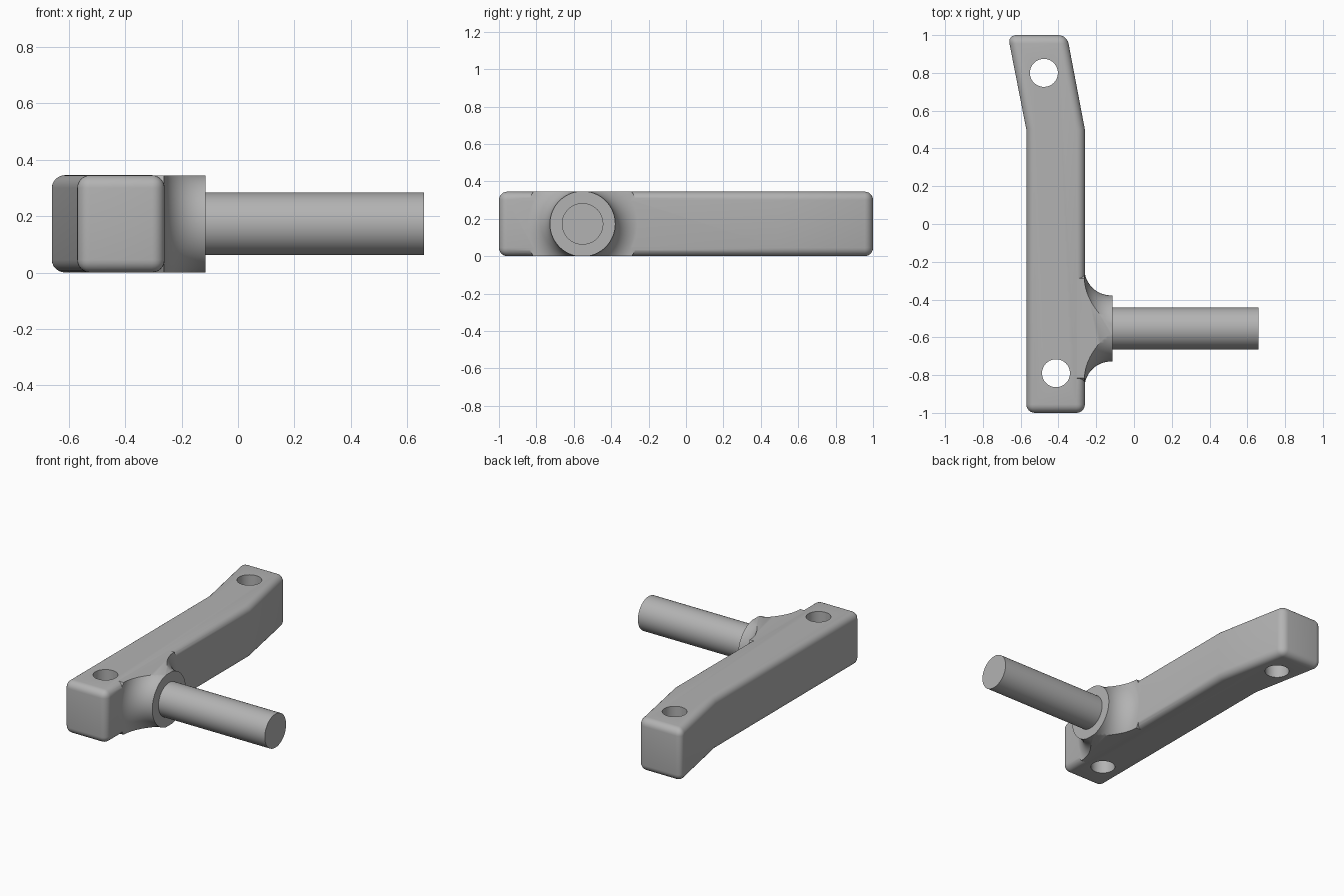
import bpy, bmesh, math
from mathutils import Matrix, Vector

if "Cube" in bpy.data.objects:
    bpy.data.objects.remove(bpy.data.objects["Cube"], do_unlink=True)

HEIGHT = 0.345
MID = HEIGHT / 2
BOSS_Y = -0.553

grey = bpy.data.materials.new("plain grey")
grey.use_nodes = True
grey.diffuse_color = (0.45, 0.45, 0.45, 1)
grey.node_tree.nodes["Principled BSDF"].inputs["Base Color"].default_value = grey.diffuse_color


def make_object(name, bm):
    bmesh.ops.recalc_face_normals(bm, faces=bm.faces)
    mesh = bpy.data.meshes.new(name)
    bm.to_mesh(mesh)
    bm.free()
    mesh.materials.append(grey)
    obj = bpy.data.objects.new(name, mesh)
    bpy.context.collection.objects.link(obj)
    return obj


def cylinder(name, radius, depth, matrix):
    bm = bmesh.new()
    bmesh.ops.create_cone(bm, cap_ends=True, segments=64, radius1=radius,
                          radius2=radius, depth=depth, matrix=matrix)
    return make_object(name, bm)


def boolean(target, other, operation):
    """Apply a boolean and discard the helper."""
    mod = target.modifiers.new(operation, "BOOLEAN")
    mod.object, mod.operation, mod.solver = other, operation, "EXACT"
    bpy.ops.object.select_all(action="DESELECT")
    bpy.context.view_layer.objects.active = target
    target.select_set(True)
    bpy.ops.object.modifier_apply(modifier=mod.name)
    bpy.data.objects.remove(other, do_unlink=True)


def shade(obj):
    bpy.ops.object.select_all(action="DESELECT")
    bpy.context.view_layer.objects.active = obj
    obj.select_set(True)
    bpy.ops.object.shade_smooth_by_angle(angle=math.radians(30))


# Bent arm with rounded edges, keeping the two bend lines crisp
outline = [(-0.57, -1), (-0.26, -1), (-0.26, 0.5), (-0.355, 1), (-0.668, 1), (-0.57, 0.5)]
bm = bmesh.new()
base = bm.faces.new([bm.verts.new((x, y, 0)) for x, y in outline])
top = bmesh.ops.extrude_face_region(bm, geom=[base])["geom"]
bmesh.ops.translate(bm, vec=(0, 0, HEIGHT),
                    verts=[v for v in top if isinstance(v, bmesh.types.BMVert)])
bmesh.ops.recalc_face_normals(bm, faces=bm.faces)
rounded = [e for e in bm.edges if not all(abs(v.co.y - 0.5) < 0.01 for v in e.verts)]
bmesh.ops.bevel(bm, geom=rounded, offset=0.045, segments=6, profile=0.5, affect="EDGES")
arm = make_object("arm", bm)

# Round boss flaring into the arm, trimmed to the arm's thickness
FILLET = 0.14
R = 0.175
profile = [(-0.40, 0), (-0.40, R + FILLET)]
for i in range(13):
    a = math.radians(90 * i / 12)
    profile.append((-0.262 + FILLET * (1 - math.cos(a)), R + FILLET * (1 - math.sin(a))))
profile += [(-0.115, R), (-0.115, 0)]
bm = bmesh.new()
points = [bm.verts.new((x, BOSS_Y + r, MID)) for x, r in profile]
edges = [bm.edges.new(pair) for pair in zip(points, points[1:])]
bmesh.ops.spin(bm, geom=points + edges, cent=(0, BOSS_Y, MID), axis=(1, 0, 0),
               angle=math.tau, steps=72)
bmesh.ops.remove_doubles(bm, verts=bm.verts, dist=0.0005)
boss = make_object("boss", bm)

bm = bmesh.new()
bmesh.ops.create_cube(bm, size=1, matrix=Matrix.Translation((-0.2, BOSS_Y, MID))
                      @ Matrix.Diagonal((1, 1, HEIGHT - 0.001, 1)))
boolean(boss, make_object("trim_block", bm), "INTERSECT")
boolean(arm, boss, "UNION")

# Bolt holes through both ends
for x, y in [(-0.413, -0.79), (-0.477, 0.80)]:
    boolean(arm, cylinder("hole_cutter", 0.074, 1, Matrix.Translation((x, y, MID))), "DIFFERENCE")
shade(arm)

# Straight shaft standing out of the boss
START, END = -0.15, 0.66
shaft = cylinder("shaft", 0.111, END - START,
                 Matrix.Translation(Vector(((START + END) / 2, BOSS_Y, MID)))
                 @ Matrix.Rotation(math.pi / 2, 4, "Y"))
shade(shaft)
